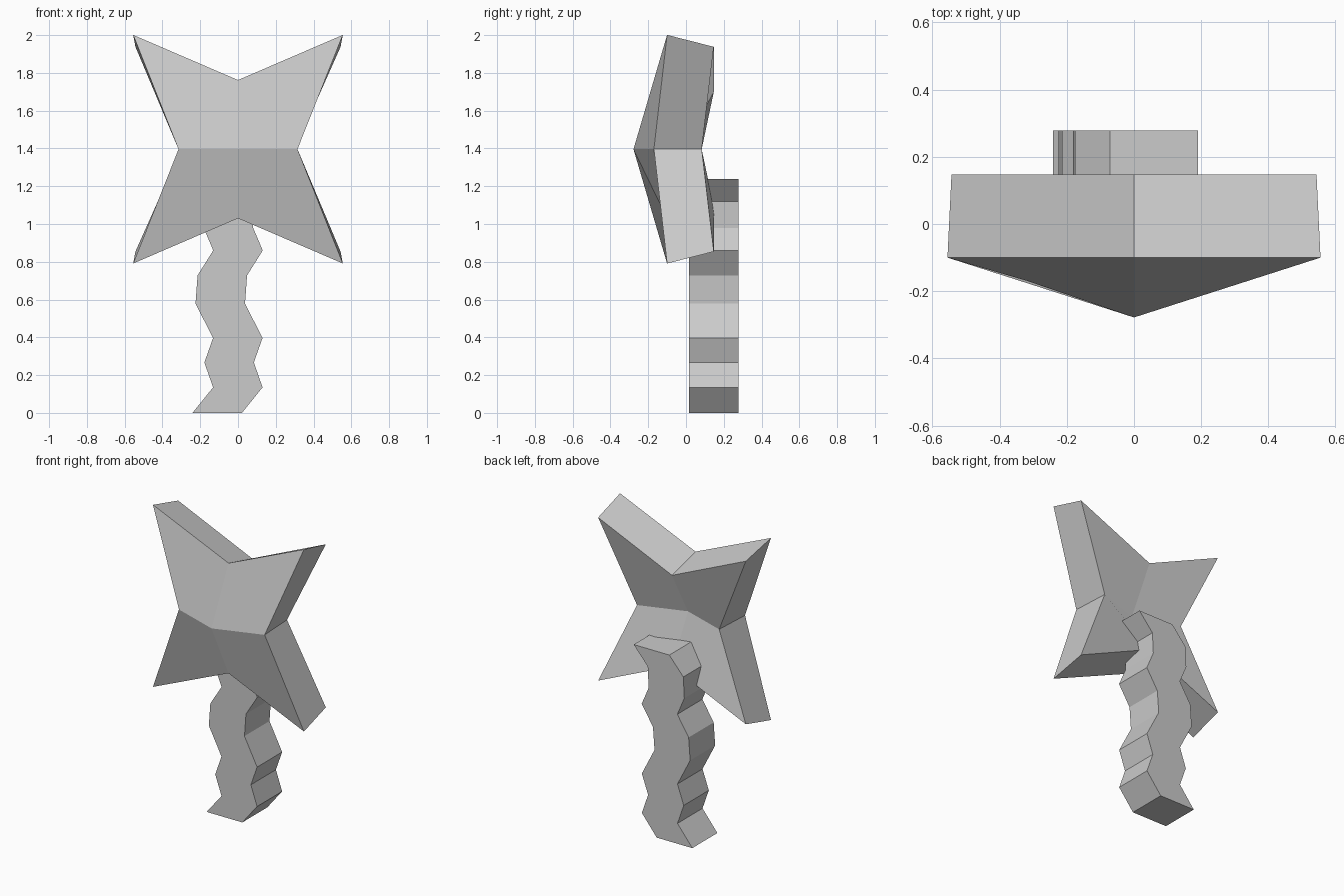
import bpy

if "Cube" in bpy.data.objects:
    bpy.data.objects.remove(bpy.data.objects["Cube"])


def make_object(name, verts, faces):
    mesh = bpy.data.meshes.new(name)
    mesh.from_pydata(verts, [], faces)
    mesh.update()
    obj = bpy.data.objects.new(name, mesh)
    bpy.context.collection.objects.link(obj)
    return obj


# Four-pointed star head: eight rim points per side plus a raised centre
MID = 1.396


def star_side(tip, side, notch, centre_y):
    """Ring of eight points starting at the top notch, then the centre."""
    (tx, ty, tz), (sx, sy), (ny, nz) = tip, side, notch
    ring = [(0, ny, nz), (tx, ty, tz), (sx, sy, 0), (tx, ty, -tz),
            (0, ny, -nz), (-tx, ty, -tz), (-sx, sy, 0), (-tx, ty, tz)]
    return [(x, y, z + MID) for x, y, z in ring + [(0, centre_y, 0)]]


front = star_side((0.555, -0.10, 0.605), (0.315, -0.17), (-0.10, 0.366), -0.278)
back = star_side((0.543, 0.147, 0.542), (0.302, 0.083), (0.147, 0.303), -0.02)
faces = []
for i in range(0, 8, 2):
    # each quad: centre, rim, tip, rim; the fold alternates around the star
    quad = [8, (i + 2) % 8, i + 1, i]
    if i in (2, 6):
        quad = quad[1:] + quad[:1]
    faces.append(quad)
    faces.append([9 + v for v in quad[:1] + quad[:0:-1]])
for i in range(8):
    j = (i + 1) % 8
    faces.append([i, j, 9 + j, 9 + i])
make_object("star_head", front + back, faces)

# Wavy handle: constant-width zigzag strip, extruded in depth
WIDTH = 0.262
path = [(-0.241, 0), (-0.132, 0.135), (-0.178, 0.267), (-0.132, 0.397),
        (-0.225, 0.578), (-0.214, 0.728), (-0.131, 0.86), (-0.182, 0.98),
        (-0.175, 1.12), (-0.072, 1.238)]
verts = []
for x, z in path:
    verts += [(x, 0.015, z), (x + WIDTH, 0.015, z),
              (x + WIDTH, 0.278, z), (x, 0.278, z)]
faces = [[3, 2, 1, 0]]
for k in range(len(path) - 1):
    a = 4 * k
    for c in range(4):
        d = (c + 1) % 4
        faces.append([a + c, a + d, a + 4 + d, a + 4 + c])
last = 4 * (len(path) - 1)
faces.append([last, last + 1, last + 2, last + 3])
make_object("wavy_handle", verts, faces)
